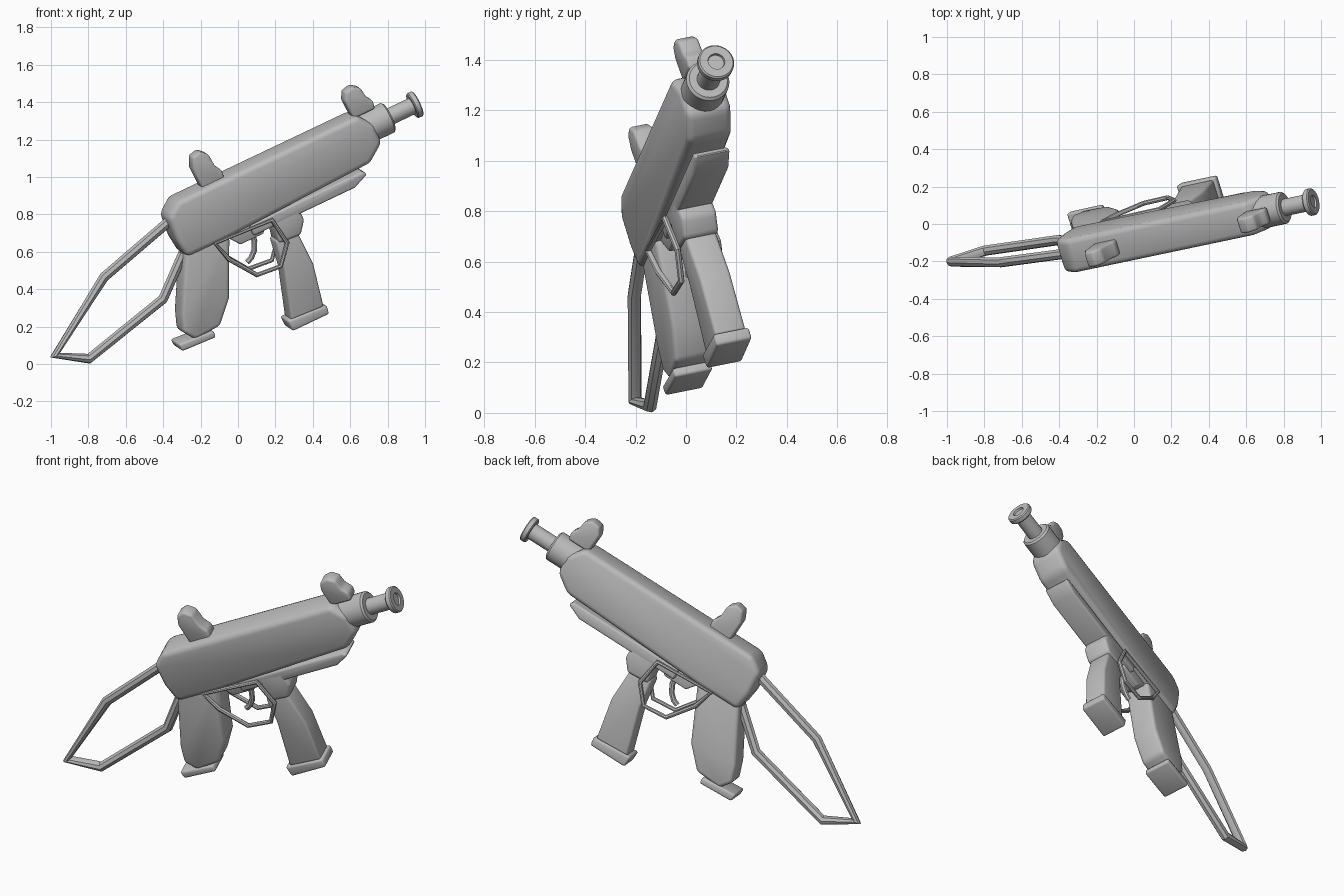
import bpy, bmesh, math
from mathutils import Matrix, Vector

cube = bpy.data.objects.get("Cube")
if cube:
    bpy.data.objects.remove(cube, do_unlink=True)

# One matte grey for everything
grey = bpy.data.materials.new("matte_grey")
grey.use_nodes = True
grey.diffuse_color = (0.5, 0.5, 0.5, 1)
grey.node_tree.nodes["Principled BSDF"].inputs["Base Color"].default_value = (0.5, 0.5, 0.5, 1)

# Tilted pose: parts are modelled with x along the barrel, y across, z up
along = Vector((1, 0.21, 0.475)).normalized()
across = Vector((-0.305, 1, 0.2))
across = (across - along * across.dot(along)).normalized()
up = along.cross(across)
POSE = Matrix((along, across, up)).transposed().to_4x4()
POSE.translation = across * 0.1


def finish(obj):
    bpy.context.collection.objects.link(obj)
    obj.data.materials.append(grey)
    obj.matrix_world = POSE
    bpy.ops.object.select_all(action='DESELECT')
    obj.select_set(True)
    bpy.context.view_layer.objects.active = obj
    if obj.type == 'CURVE':
        bpy.ops.object.convert(target='MESH')
    bpy.ops.object.shade_smooth_by_angle(angle=math.radians(35))


def mesh_object(name, bm):
    bmesh.ops.recalc_face_normals(bm, faces=bm.faces)
    mesh = bpy.data.meshes.new(name)
    bm.to_mesh(mesh)
    bm.free()
    finish(bpy.data.objects.new(name, mesh))


def slab(name, outline, half, bevel):
    """Side outline extruded across the model, with rounded edges."""
    bm = bmesh.new()
    face = bm.faces.new([bm.verts.new((x, -half, z)) for x, z in outline])
    grown = bmesh.ops.extrude_face_region(bm, geom=[face])["geom"]
    bmesh.ops.translate(bm, vec=(0, 2 * half, 0),
                        verts=[g for g in grown if isinstance(g, bmesh.types.BMVert)])
    bmesh.ops.recalc_face_normals(bm, faces=bm.faces)
    sharp = [e for e in bm.edges if e.calc_face_angle(0) > 0.5]
    bmesh.ops.bevel(bm, geom=sharp, offset=bevel, segments=3, profile=0.5,
                    affect='EDGES', clamp_overlap=True)
    mesh_object(name, bm)


def lathe(name, profile, height):
    """Profile of (distance along barrel, radius) spun about the barrel axis."""
    bm = bmesh.new()
    verts = [bm.verts.new((x, 0, r)) for x, r in profile]
    edges = [bm.edges.new(pair) for pair in zip(verts, verts[1:])]
    bmesh.ops.spin(bm, geom=verts + edges, cent=(0, 0, 0), axis=(1, 0, 0),
                   angle=math.tau, steps=28, use_duplicate=False)
    bmesh.ops.remove_doubles(bm, verts=bm.verts, dist=0.0005)
    bmesh.ops.translate(bm, vec=(0, 0, height), verts=bm.verts)
    mesh_object(name, bm)


def tube(name, path, radius, side=0.0, cyclic=False):
    """Round rod following a path in the side plane."""
    curve = bpy.data.curves.new(name, 'CURVE')
    curve.dimensions = '3D'
    curve.bevel_depth = radius
    curve.bevel_resolution = 2
    curve.use_fill_caps = True
    spline = curve.splines.new('POLY')
    spline.points.add(len(path) - 1)
    for point, (x, z) in zip(spline.points, path):
        point.co = (x, side, z, 1)
    spline.use_cyclic_u = cyclic
    finish(bpy.data.objects.new(name, curve))


# Receiver and handguard
slab("receiver", [(0.03, 0.962), (-0.05, 0.90), (-0.055, 0.77), (-0.035, 0.655), (0.22, 0.655),
                  (1.085, 0.69), (1.185, 0.765), (1.185, 0.875), (1.115, 0.962)], 0.095, 0.03)
slab("handguard", [(0.35, 0.665), (1.03, 0.665), (1.05, 0.64), (0.96, 0.60), (0.35, 0.60)],
     0.075, 0.012)

# Rear grip and its base plate
slab("rear_grip", [(-0.03, 0.68), (0.225, 0.68), (0.22, 0.635), (0.10, 0.345), (-0.005, 0.225),
                   (-0.155, 0.215), (-0.205, 0.28), (-0.175, 0.38)], 0.075, 0.02)
slab("rear_grip_plate", [(-0.255, 0.235), (-0.25, 0.19), (-0.05, 0.18), (-0.05, 0.22)],
     0.08, 0.012)

# Magazine well, magazine and its base plate
slab("magazine_well", [(0.48, 0.66), (0.63, 0.65), (0.64, 0.56), (0.59, 0.49), (0.46, 0.50)],
     0.075, 0.018)
slab("magazine", [(0.45, 0.52), (0.58, 0.52), (0.595, 0.31), (0.56, 0.07), (0.365, 0.08),
                  (0.435, 0.36)], 0.065, 0.015)
slab("magazine_plate", [(0.345, 0.09), (0.575, 0.075), (0.57, 0.025), (0.35, 0.025)],
     0.075, 0.012)

# Sights share one curled outline
SIGHT = [(0, -0.03), (0.13, -0.03), (0.135, 0.03), (0.108, 0.075), (0.10, 0.145), (0.06, 0.18),
         (0.012, 0.168), (-0.01, 0.11)]
for name, start, base, tall in (("rear_sight", 0.195, 0.965, 1.0), ("front_sight", 1.1, 0.965, 0.78)):
    slab(name, [(start + x, base + z * tall) for x, z in SIGHT], 0.043, 0.013)

# Barrel
lathe("barrel_sleeve", [(1.1, 0), (1.1, 0.087), (1.28, 0.087), (1.29, 0.077), (1.29, 0)], 0.855)
lathe("barrel", [(1.25, 0), (1.25, 0.046), (1.44, 0.046), (1.44, 0)], 0.855)
lathe("muzzle_flange", [(1.428, 0), (1.428, 0.067), (1.434, 0.073), (1.457, 0.073), (1.463, 0.067),
                        (1.463, 0.034), (1.452, 0.032), (1.452, 0)], 0.855)

# Wire shoulder stock
tube("shoulder_stock", [(-0.02, 0.86), (-0.478, 0.73), (-0.886, 0.454), (-0.722, 0.354),
                        (-0.225, 0.478), (-0.03, 0.66)], 0.028)

# Trigger group with a guard loop on each side
slab("trigger_housing", [(0.2, 0.67), (0.46, 0.67), (0.41, 0.58), (0.27, 0.58)], 0.05, 0.01)
tube("trigger", [(0.36, 0.60), (0.355, 0.55), (0.335, 0.505), (0.305, 0.475), (0.275, 0.462)], 0.016)
GUARD = [(0.135, 0.66), (0.47, 0.641), (0.50, 0.489), (0.421, 0.387), (0.282, 0.40), (0.173, 0.547)]
for name, side in (("right_trigger_guard", -0.085), ("left_trigger_guard", 0.085)):
    tube(name, GUARD, 0.013, side, cyclic=True)
